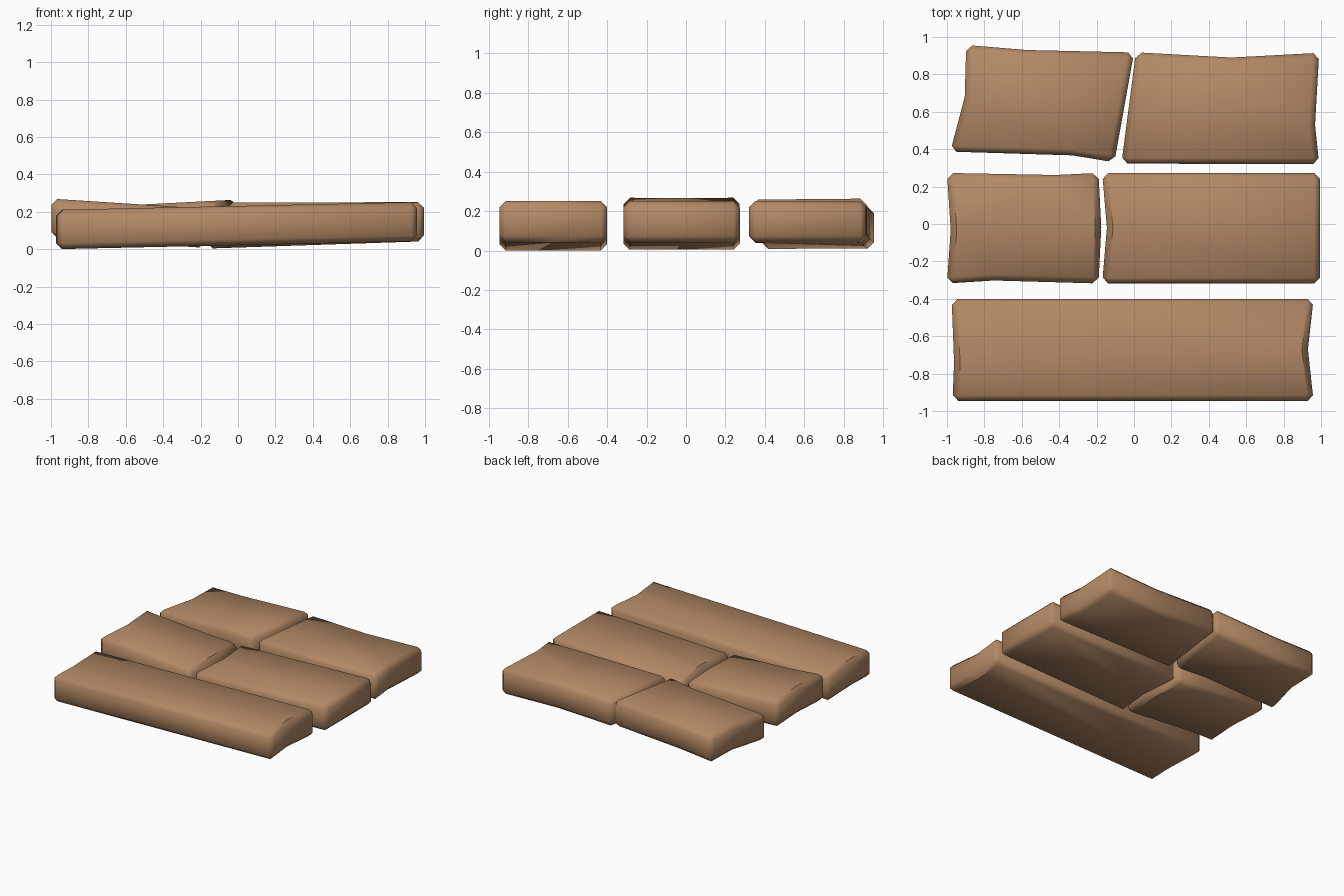
import bpy, bmesh, math

if "Cube" in bpy.data.objects:
    bpy.data.objects.remove(bpy.data.objects["Cube"])

wood = bpy.data.materials.new("worn_wood")
wood.diffuse_color = (0.45, 0.25, 0.13, 1)
wood.use_nodes = True
wood.node_tree.nodes["Principled BSDF"].inputs["Base Color"].default_value = wood.diffuse_color


def tile(name, outline, x0, z0, x1, z1, thick=0.21, bevel=0.032, crisp_ends=True):
    """Chamfered slab from a plan outline; underside slopes from (x0,z0) to (x1,z1)."""
    bm = bmesh.new()

    def ring(dz):
        return [bm.verts.new((x, y, z0 + (z1 - z0) * (x - x0) / (x1 - x0) + dz))
                for x, y in outline]

    low, high = ring(0), ring(thick)
    bm.faces.new(low[::-1])
    bm.faces.new(high)
    n = len(outline)
    for i in range(n):
        j = (i + 1) % n
        bm.faces.new((low[i], low[j], high[j], high[i]))
    bm.normal_update()
    # chamfer all real corners, leaving the shallow dents as plain creases
    edges = [e for e in bm.edges if e.calc_face_angle(0) > math.radians(40)]
    bmesh.ops.bevel(bm, geom=edges, offset=bevel, offset_type='OFFSET',
                    segments=1, profile=0.5, affect='EDGES')
    bm.normal_update()
    for f in bm.faces:
        f.smooth = True
    # hard line where the ends meet the top and underside
    if crisp_ends:
        for e in bm.edges:
            d = (e.verts[0].co - e.verts[1].co).normalized()
            if abs(d.y) > 0.9 and any(abs(f.normal.z) > 0.9 for f in e.link_faces):
                e.smooth = False
    mesh = bpy.data.meshes.new(name)
    bm.to_mesh(mesh)
    bm.free()
    mesh.materials.append(wood)
    obj = bpy.data.objects.new(name, mesh)
    bpy.context.collection.objects.link(obj)
    return obj


# front row: one full-length plank
tile("front_plank",
     [(-0.97, -0.947), (0.96, -0.947), (0.93, -0.67), (0.96, -0.40),
      (-0.975, -0.40), (-0.962, -0.74)],
     -0.97, 0.0, 0.96, 0.042)

# middle row: short and long planks
tile("middle_left_plank",
     [(-1.0, -0.318), (-0.75, -0.302), (-0.19, -0.318), (-0.175, -0.02),
      (-0.19, 0.273), (-0.42, 0.262), (-1.0, 0.273), (-0.98, -0.03)],
     -1.0, 0.06, -0.19, 0.008)
tile("middle_right_plank",
     [(-0.17, -0.318), (0.995, -0.318), (0.995, 0.273), (-0.17, 0.273),
      (-0.145, -0.02)],
     -0.17, 0.003, 0.995, 0.042)

# back row: two skewed planks
tile("back_left_plank",
     [(-0.982, 0.387), (-0.33, 0.367), (-0.105, 0.33), (0.0, 0.917),
      (-0.57, 0.93), (-0.897, 0.957), (-0.905, 0.68)],
     -0.98, 0.005, 0.0, 0.055, crisp_ends=False)
tile("back_right_plank",
     [(-0.067, 0.323), (0.99, 0.32), (0.968, 0.53), (0.99, 0.915),
      (0.52, 0.89), (0.01, 0.918)],
     -0.06, 0.038, 0.99, 0.042, crisp_ends=False)
